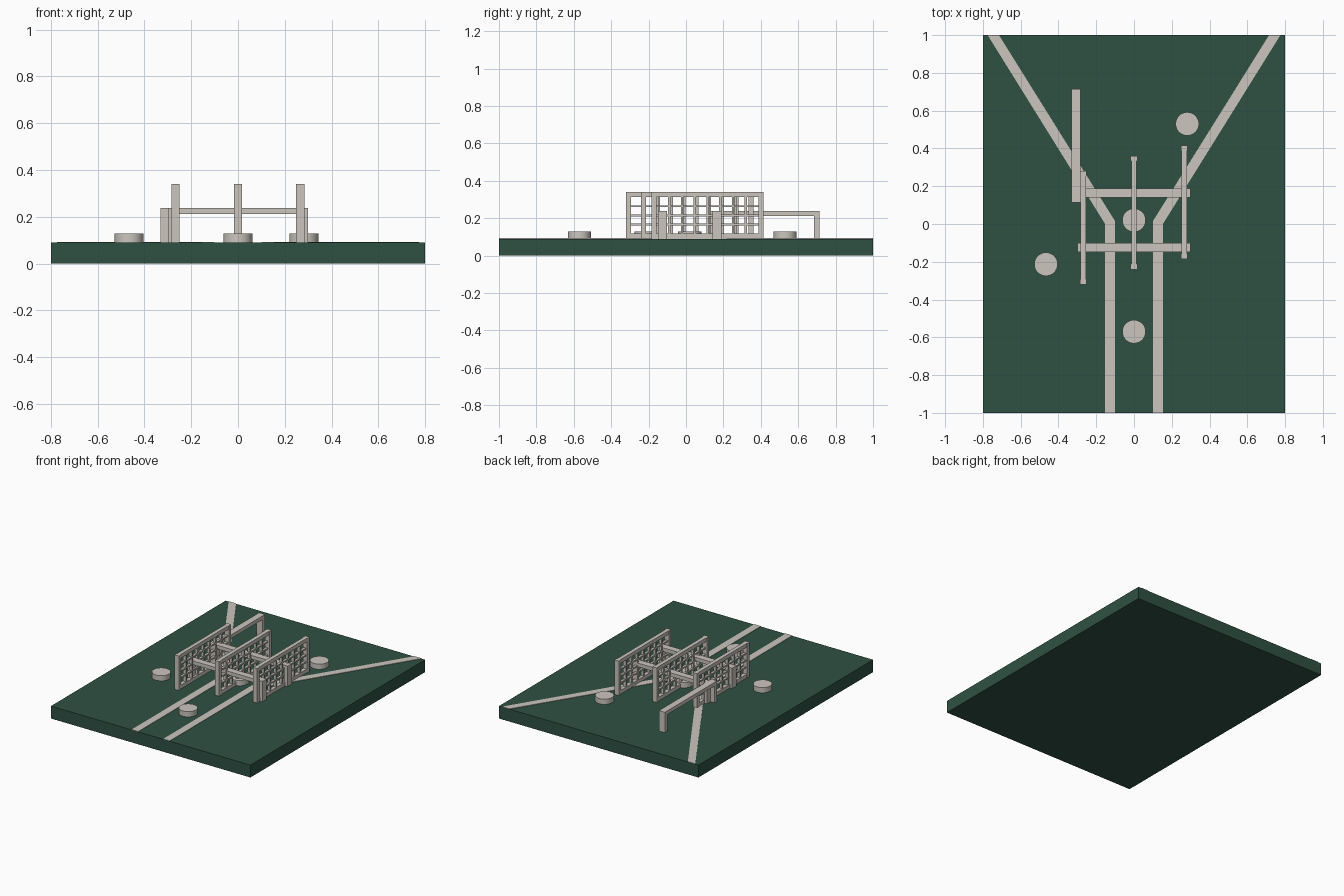
import bpy, bmesh, math

if "Cube" in bpy.data.objects:
    bpy.data.objects.remove(bpy.data.objects["Cube"])


def material(name, rgb):
    m = bpy.data.materials.new(name)
    m.diffuse_color = (*rgb, 1)
    m.use_nodes = True
    m.node_tree.nodes["Principled BSDF"].inputs["Base Color"].default_value = m.diffuse_color
    return m


GREEN = material("dark green", (0.028, 0.082, 0.056))
STONE = material("pale stone", (0.60, 0.565, 0.515))
TOP = 0.09          # top surface of the base


def finish(name, bm, mat):
    bmesh.ops.recalc_face_normals(bm, faces=bm.faces)
    me = bpy.data.meshes.new(name)
    bm.to_mesh(me)
    bm.free()
    me.materials.append(mat)
    ob = bpy.data.objects.new(name, me)
    bpy.context.collection.objects.link(ob)
    return ob


def add_box(bm, lo, hi):
    vs = bmesh.ops.create_cube(bm, size=1)["verts"]
    for v in vs:
        for i in range(3):
            v.co[i] = lo[i] if v.co[i] < 0 else hi[i]


# Base slab
bm = bmesh.new()
add_box(bm, (-0.8, -1, 0), (0.8, 1, TOP))
finish("base_slab", bm, GREEN)

# Ground stripes: parallel in front, splaying apart at the back
outline = [(0.10, -1), (0.153, -1), (0.153, 0.0), (0.775, 1), (0.715, 1), (0.10, 0.015)]
for side, label in ((-1, "left"), (1, "right")):
    bm = bmesh.new()
    # two quads sharing the bend
    p = [bm.verts.new((side * x, y, TOP)) for x, y in outline]
    faces = [bm.faces.new((p[0], p[1], p[2], p[5])),
             bm.faces.new((p[5], p[2], p[3], p[4]))]
    ext = bmesh.ops.extrude_face_region(bm, geom=faces, use_keep_orig=True)
    for g in ext["geom"]:
        if isinstance(g, bmesh.types.BMVert):
            g.co.z += 0.003
    finish("ground_stripe_" + label, bm, STONE)


# Lattice screens: frame of posts and rails filled with thin bars
def lattice_screen(name, x, yc, length=0.6, top=0.34, cols=8, rows=4):
    bm = bmesh.new()
    y0, y1, f = yc - length / 2, yc + length / 2, 0.027

    def part(ya, yb, za, zb, depth):
        add_box(bm, (x - depth / 2, ya, za), (x + depth / 2, yb, zb))

    for ya in (y0, y1 - f):
        part(ya, ya + f, TOP, top, 0.035)
    for za in (TOP, top - f):
        part(y0 + f, y1 - f, za, za + f, 0.028)
    for i in range(1, cols):
        y = y0 + f + (length - 2 * f) * i / cols
        part(y - 0.006, y + 0.006, TOP + f, top - f, 0.022)
    for j in range(1, rows):
        z = TOP + f + (top - TOP - 2 * f) * j / rows
        part(y0 + f, y1 - f, z - 0.005, z + 0.005, 0.018)
    finish(name, bm, STONE)


lattice_screen("lattice_screen_left", -0.268, -0.02)
lattice_screen("lattice_screen_middle", 0.0, 0.06)
lattice_screen("lattice_screen_right", 0.266, 0.115)


# Low gateways: a beam on two end legs
def gateway(name, x, y, along_x, span=0.6, w=0.048, top=0.238, beam=0.027, leg=0.03):
    bm = bmesh.new()

    def part(a, b, za, zb):
        if along_x:
            add_box(bm, (x + a, y - w / 2, za), (x + b, y + w / 2, zb))
        else:
            add_box(bm, (x - w / 2, y + a, za), (x + w / 2, y + b, zb))

    h = span / 2
    part(-h, h, top - beam, top)
    part(-h, -h + leg, TOP, top - beam)
    part(h - leg, h, TOP, top - beam)
    finish(name, bm, STONE)


gateway("gateway_front", 0, -0.125, True)
gateway("gateway_middle", 0, 0.165, True)
gateway("gateway_side", -0.307, 0.415, False)

# Round plinths
for i, (x, y) in enumerate([(0, 0.02), (0.282, 0.53), (-0.466, -0.213), (0, -0.57)], 1):
    bpy.ops.mesh.primitive_cylinder_add(vertices=32, radius=0.062, depth=0.038,
                                        location=(x, y, TOP + 0.019))
    ob = bpy.context.object
    ob.name = f"round_plinth_{i}"
    ob.data.materials.append(STONE)
    bpy.ops.object.shade_smooth_by_angle(angle=math.radians(30))
